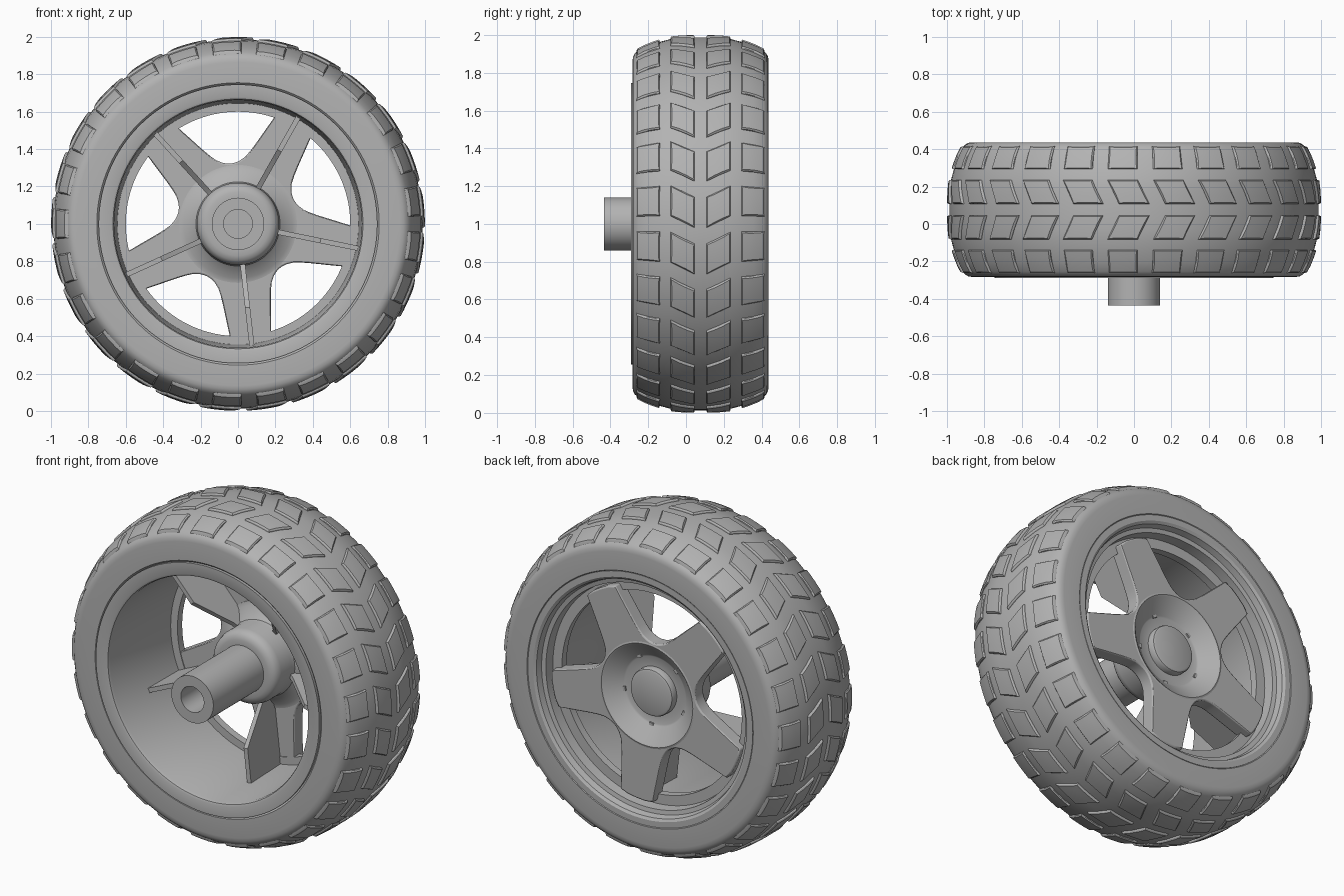
import bpy, bmesh
from math import sin, cos, radians, pi
from mathutils import Vector

cube = bpy.data.objects.get("Cube")
if cube:
    bpy.data.objects.remove(cube, do_unlink=True)

HUB_Z = 1.0        # axle height
MID_Y = 0.077      # middle plane of the tyre
BLOCKS = 25        # tread blocks per row
SPOKE_ANGLE = 60.5

grey = bpy.data.materials.new("plain_grey")
grey.use_nodes = True
colour = (0.45, 0.45, 0.45, 1)
grey.diffuse_color = colour
grey.node_tree.nodes["Principled BSDF"].inputs["Base Color"].default_value = colour


def polar(r, y, degrees):
    """Point at radius r around the axle."""
    a = radians(degrees)
    return Vector((r * cos(a), y, HUB_Z + r * sin(a)))


def finish(name, bm, fix_normals=True, angle=32):
    if fix_normals:
        bmesh.ops.recalc_face_normals(bm, faces=bm.faces)
    mesh = bpy.data.meshes.new(name)
    bm.to_mesh(mesh)
    bm.free()
    mesh.materials.append(grey)
    obj = bpy.data.objects.new(name, mesh)
    bpy.context.collection.objects.link(obj)
    bpy.ops.object.select_all(action='DESELECT')
    obj.select_set(True)
    bpy.context.view_layer.objects.active = obj
    bpy.ops.object.shade_smooth_by_angle(angle=radians(angle))
    return obj


def lathe(name, profile, closed=True, steps=120):
    """Spin a (radius, y) profile around the axle."""
    bm = bmesh.new()
    verts = [bm.verts.new(polar(r, y, 0)) for r, y in profile]
    pairs = list(zip(verts, verts[1:]))
    if closed:
        pairs.append((verts[-1], verts[0]))
    edges = [bm.edges.new(p) for p in pairs]
    bmesh.ops.spin(bm, geom=verts + edges, cent=(0, 0, HUB_Z), axis=(0, 1, 0),
                   angle=2 * pi, steps=steps)
    bmesh.ops.remove_doubles(bm, verts=bm.verts, dist=0.0001)
    return finish(name, bm)


# Tyre: crowned tread surface with rounded shoulders
crown = [(0, .987), (.1, .985), (.16, .978), (.22, .962), (.28, .942),
         (.33, .918), (.348, .902), (.357, .885), (.36, .865)]


def crown_radius(t):
    t = abs(t)
    for (t0, r0), (t1, r1) in zip(crown, crown[1:]):
        if t <= t1:
            return r0 + (r1 - r0) * (t - t0) / (t1 - t0)
    return crown[-1][1]


half = [(r, t) for t, r in crown] + [(.755, .36), (.745, .35)]
lathe("tyre", [(r, MID_Y - t) for r, t in reversed(half)]
      + [(r, MID_Y + t) for r, t in half[1:]])


# Tread blocks: each row spans t0..t1 across the tyre, skewed from s0 to s1 degrees
def tread_row(name, t0, t1, s0, s1):
    bm = bmesh.new()
    for k in range(BLOCKS):
        block = bmesh.new()
        bmesh.ops.create_grid(block, x_segments=4, y_segments=3, size=1)
        top = block.faces[:]
        for thickness, depth in ((.03, 1), (.09, .5)):
            bmesh.ops.inset_region(block, faces=top, thickness=thickness,
                                   depth=depth, use_boundary=True)
        for v in block.verts:
            u, f, h = v.co.x, (v.co.y + 1) / 2, v.co.z
            t = t0 + (t1 - t0) * f
            angle = (k + .5) * 360 / BLOCKS + s0 + (s1 - s0) * f - 4.8 * u
            v.co = polar(crown_radius(t) - .008 + .014 * h, MID_Y + t, angle)
        part = bpy.data.meshes.new("block")
        block.to_mesh(part)
        block.free()
        bm.from_mesh(part)
        bpy.data.meshes.remove(part)
    finish(name, bm, fix_normals=False, angle=20)


tread_row("front_shoulder_tread", -.34, -.215, 0, 0)
tread_row("front_centre_tread", -.16, -.03, 0, -3.7)
tread_row("back_centre_tread", .03, .16, -3.7, 0)
tread_row("back_shoulder_tread", .215, .34, 0, 0)

# Rim: front lip, tapered barrel, inner flange and stepped back lip
lathe("rim", [(.745, -.29), (.68, -.29), (.668, -.285), (.662, -.27),
              (.645, .28), (.6, .28), (.6, .325), (.66, .325), (.665, .385),
              (.69, .39), (.7, .425), (.715, .435), (.75, .435), (.75, .3),
              (.72, .2), (.72, -.2), (.745, -.25)])

# Hub: dished back with raised cap, flared collar and hollow axle on the front
lathe("hub", [(0, .335), (.125, .335), (.137, .33), (.142, .32), (.142, .29),
              (.2, .29), (.21, .295), (.295, .366), (.305, .371), (.315, .368),
              (.315, .28), (.29, .275), (.225, .22), (.22, .2), (.22, .1),
              (.212, .07), (.195, .053), (.17, .045), (.14, .045),
              (.14, -.435), (.077, -.435), (.077, -.1), (0, -.1)],
      closed=False, steps=72)

# Star: five tapered spokes joined by curved valleys
half_spoke = [(0, .645), (5, .645), (9.7, .64), (11, .59), (13, .53), (17, .44),
              (20, .395), (23.5, .36), (28, .338), (32, .328), (36, .325)]
spoke = [(-a, r) for a, r in half_spoke[:0:-1]] + half_spoke[:-1]
outline = [(SPOKE_ANGLE + 72 * k + a, r) for k in range(5) for a, r in spoke]
bm = bmesh.new()
rings = []
for y in (.285, .368):
    rings.append([bm.verts.new(polar(r, y, a)) for a, r in outline])
    rings.append([bm.verts.new(polar(.3, y, a)) for a, r in outline])
front_out, front_in, back_out, back_in = rings
for a, b in ((front_out, front_in), (front_in, back_in),
             (back_in, back_out), (back_out, front_out)):
    for i in range(len(outline)):
        bm.faces.new((a[i - 1], a[i], b[i], b[i - 1]))
star = finish("spoke_star", bm)
bevel = star.modifiers.new("soft_edges", 'BEVEL')
bevel.width = .008
bevel.segments = 2
bevel.limit_method = 'ANGLE'
bevel.angle_limit = radians(50)

# Ribs: thin plates standing on the front of every spoke
rib_shape = [(.2, .3), (.2, .2), (.24, .18), (.45, 0), (.654, 0), (.648, .3)]
for k in range(5):
    angle = SPOKE_ANGLE + 72 * k
    side = polar(.0135, 0, angle + 90) - Vector((0, 0, HUB_Z))
    bm = bmesh.new()
    plates = [[bm.verts.new(polar(r, y, angle) + side * s) for r, y in rib_shape]
              for s in (-1, 1)]
    for plate in plates:
        bm.faces.new(plate)
    for i in range(len(rib_shape)):
        bm.faces.new((plates[0][i - 1], plates[0][i], plates[1][i], plates[1][i - 1]))
    finish(f"rib_{k + 1}", bm)
